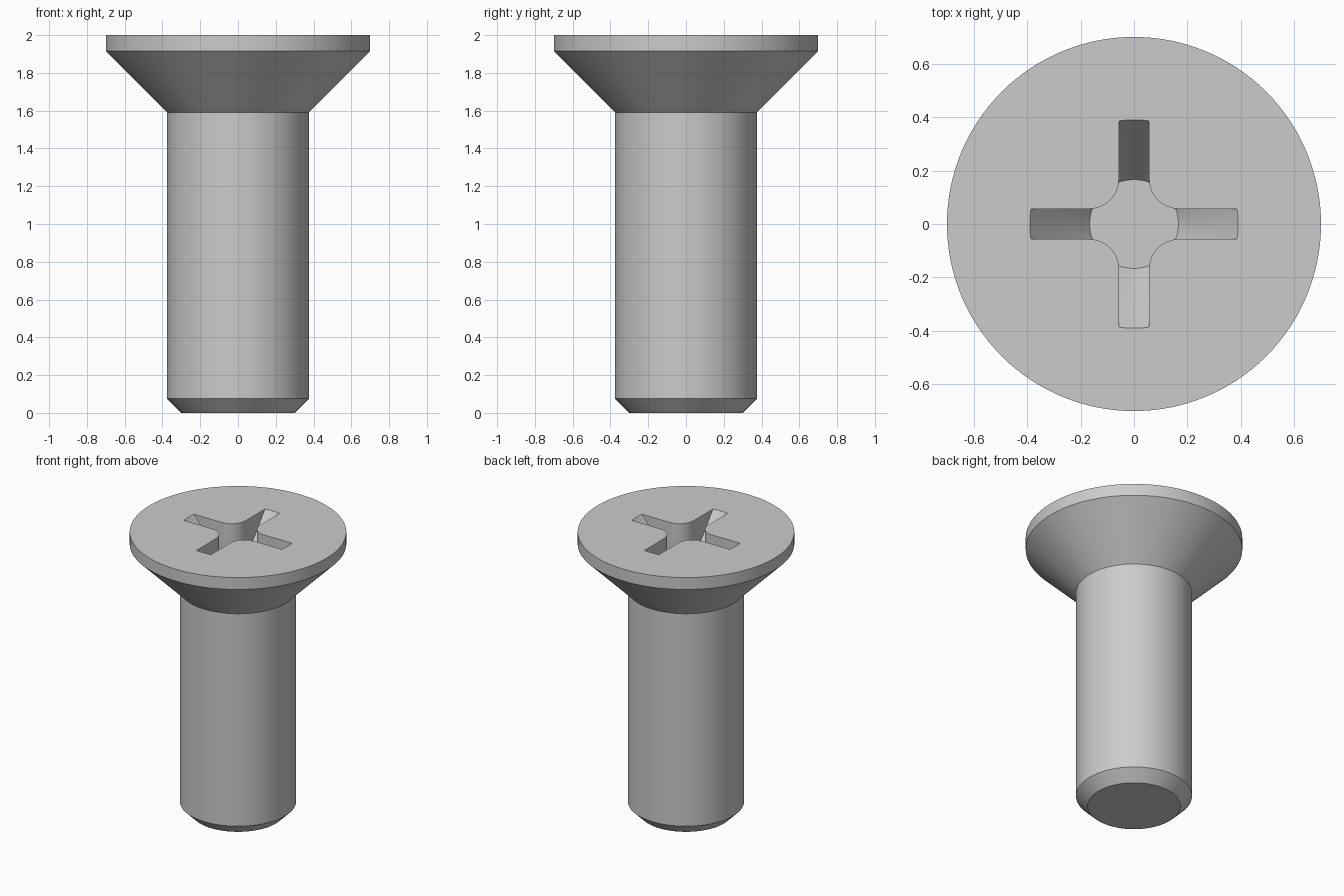
import bpy, bmesh, math

if "Cube" in bpy.data.objects:
    bpy.data.objects.remove(bpy.data.objects["Cube"], do_unlink=True)

SEGMENTS = 128

steel = bpy.data.materials.new("grey_steel")
steel.use_nodes = True
steel.diffuse_color = (0.6, 0.6, 0.6, 1)
steel.node_tree.nodes["Principled BSDF"].inputs["Base Color"].default_value = (0.6, 0.6, 0.6, 1)


def loft(name, rings):
    """Closed solid through a stack of rings with equal point counts."""
    bm = bmesh.new()
    loops = [[bm.verts.new(p) for p in ring] for ring in rings]
    count = len(loops[0])
    for low, high in zip(loops, loops[1:]):
        for i in range(count):
            j = (i + 1) % count
            bm.faces.new((low[i], low[j], high[j], high[i]))
    bm.faces.new(loops[0][::-1])
    bm.faces.new(loops[-1])
    bmesh.ops.recalc_face_normals(bm, faces=bm.faces)
    mesh = bpy.data.meshes.new(name)
    bm.to_mesh(mesh)
    bm.free()
    mesh.materials.append(steel)
    obj = bpy.data.objects.new(name, mesh)
    bpy.context.collection.objects.link(obj)
    return obj


def circle(radius, z):
    angles = [math.tau * i / SEGMENTS for i in range(SEGMENTS)]
    return [(radius * math.cos(a), radius * math.sin(a), z) for a in angles]


def apply_boolean(target, cutter, operation):
    """Apply a boolean and discard the helper solid."""
    mod = target.modifiers.new("cut", 'BOOLEAN')
    mod.operation, mod.object, mod.solver = operation, cutter, 'EXACT'
    bpy.ops.object.select_all(action='DESELECT')
    bpy.context.view_layer.objects.active = target
    target.select_set(True)
    bpy.ops.object.modifier_apply(modifier=mod.name)
    bpy.data.objects.remove(cutter, do_unlink=True)


# Chamfered shank and countersunk head as one turned body
profile = [(0.30, 0.0), (0.375, 0.075), (0.375, 1.59), (0.70, 1.915), (0.70, 2.0)]
screw = loft("countersunk_screw", [circle(r, z) for r, z in profile])

# Cross outline: four arms joined by rounded inner corners
HALF_WIDTH, CORNER, ARM = 0.057, 0.166, 0.6
fillet = CORNER - HALF_WIDTH
quarter = [(ARM, -HALF_WIDTH), (ARM, HALF_WIDTH)]
for k in range(13):
    a = -math.pi / 2 - k * math.pi / 24
    quarter.append((CORNER + fillet * math.cos(a), CORNER + fillet * math.sin(a)))
outline = []
for turn in range(4):
    c, s = (1, 0, -1, 0)[turn], (0, 1, 0, -1)[turn]
    outline += [(c * x - s * y, s * x + c * y) for x, y in quarter]
cross = loft("cross_cutter", [[(x, y, z) for x, y in outline] for z in (1.5, 2.2)])
cross.hide_render = True

# Tapered recess: the cross limited by a cone with a flat floor
FLOOR_R, RIM_R, DEPTH = 0.166, 0.39, 0.29
slope = (RIM_R - FLOOR_R) / DEPTH
taper = loft("taper_cutter", [circle(FLOOR_R, 2 - DEPTH), circle(RIM_R + 0.1 * slope, 2.1)])
taper.hide_render = True
apply_boolean(cross, taper, 'INTERSECT')
apply_boolean(screw, cross, 'DIFFERENCE')

# Smooth round surfaces, crisp rims
bpy.ops.object.shade_smooth_by_angle(angle=math.radians(25))
